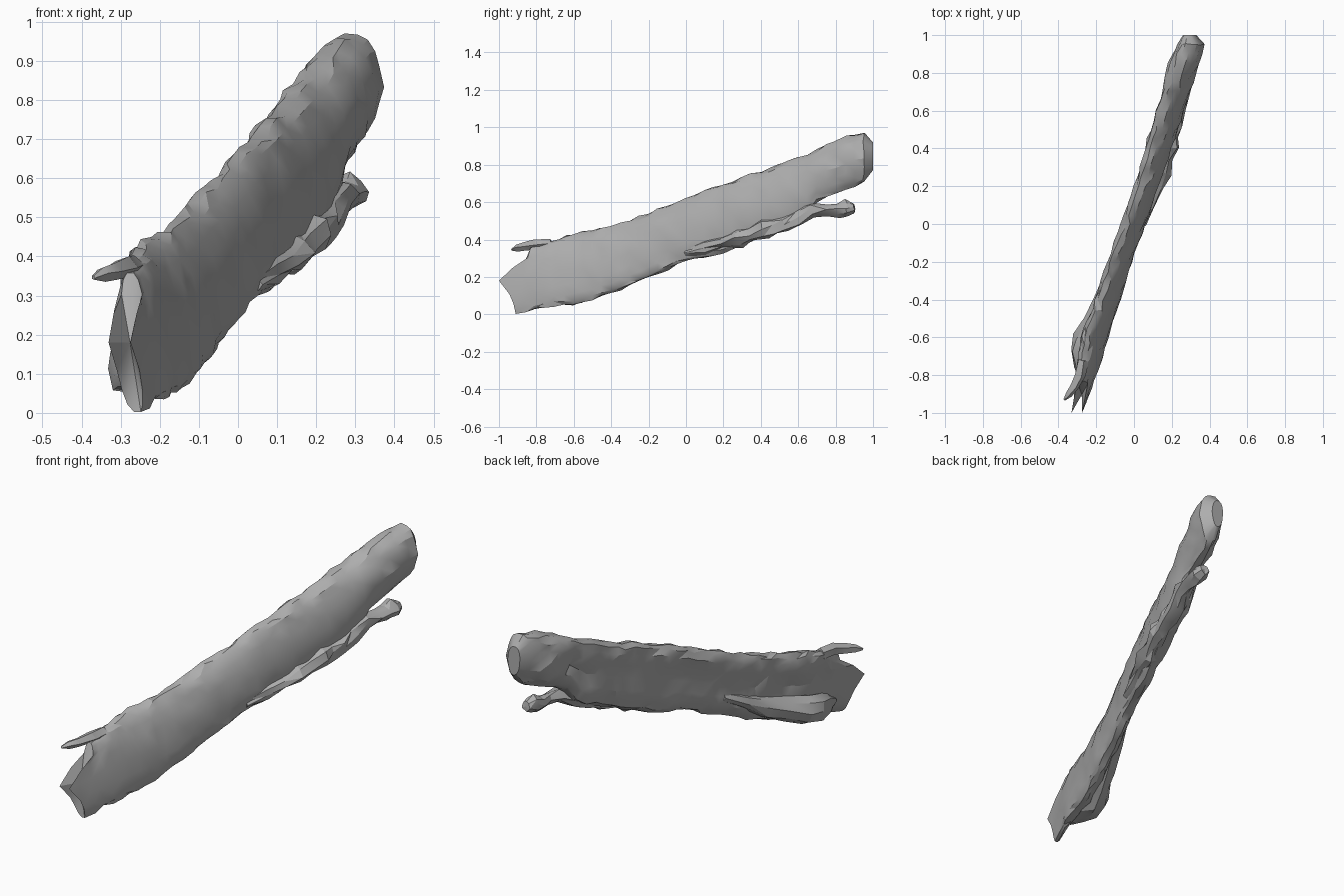
import bpy, bmesh, math, random
from mathutils import Vector

random.seed(7)
cube = bpy.data.objects.get("Cube")
if cube:
    bpy.data.objects.remove(cube, do_unlink=True)

wood = bpy.data.materials.new("weathered grey")
wood.use_nodes = True
grey = (0.42, 0.42, 0.42, 1)
wood.diffuse_color = grey
wood.node_tree.nodes["Principled BSDF"].inputs["Base Color"].default_value = grey


def sample(table, key):
    """Interpolate the rows of a table by their first value."""
    for low, high in zip(table, table[1:]):
        if key <= high[0]:
            f = max(0, (key - low[0]) / (high[0] - low[0]))
            return [a + (b - a) * f for a, b in zip(low, high)]
    return list(table[-1])


def loft(name, rings, angle):
    """Skin closed rings of points and close both ends with fans."""
    bm = bmesh.new()
    loops = [[bm.verts.new(p) for p in ring] for ring in rings]
    n = len(loops[0])
    for a, b in zip(loops, loops[1:]):
        for i in range(n):
            j = (i + 1) % n
            bm.faces.new((a[i], a[j], b[j], b[i]))
    for loop in (loops[0], loops[-1]):
        middle = sum((v.co for v in loop), Vector()) / n
        tip = bm.verts.new(middle)
        for i in range(n):
            bm.faces.new((loop[i], loop[(i + 1) % n], tip))
    bmesh.ops.recalc_face_normals(bm, faces=bm.faces)
    bmesh.ops.triangulate(bm, faces=bm.faces)
    mesh = bpy.data.meshes.new(name)
    bm.to_mesh(mesh)
    bm.free()
    obj = bpy.data.objects.new(name, mesh)
    bpy.context.collection.objects.link(obj)
    mesh.materials.append(wood)
    bpy.ops.object.select_all(action="DESELECT")
    obj.select_set(True)
    bpy.context.view_layer.objects.active = obj
    bpy.ops.object.shade_smooth_by_angle(angle=math.radians(angle))
    return obj


def jitter(amount):
    return Vector(random.uniform(-amount, amount) for _ in range(3))


def soft_power(value, power):
    return math.copysign(abs(value) ** power, value)


def knobbly_tube(name, path, sides=7, rough=0.2):
    """Lumpy tube through points given as x, y, z, radius."""
    rings = []
    for k, (x, y, z, r) in enumerate(path):
        before = Vector(path[max(k - 1, 0)][:3])
        after = Vector(path[min(k + 1, len(path) - 1)][:3])
        turn = (after - before).to_track_quat("Z", "Y")
        ring = []
        for i in range(sides):
            a = math.tau * i / sides
            offset = turn @ Vector((math.cos(a), math.sin(a), 0)) * r
            ring.append(Vector((x, y, z)) + offset + jitter(r * rough))
        rings.append(ring)
    return loft(name, rings, 22)


# Trunk slab stations: y, bottom z, top z, bottom x, top x, half thickness
stations = [
    (-.9, 0, .36, -.25, -.3, .035),
    (-.75, .04, .40, -.2, -.28, .05),
    (-.6, .05, .43, -.16, -.25, .06),
    (-.4, .11, .47, -.1, -.175, .06),
    (-.2, .2, .54, -.04, -.11, .06),
    (0, .28, .62, .03, -.03, .06),
    (.2, .33, .7, .09, .04, .065),
    (.4, .41, .765, .155, .1, .07),
    (.6, .49, .84, .215, .16, .075),
    (.67, .54, .87, .23, .19, .075),
    (.71, .62, .885, .245, .205, .075),
    (.86, .67, .955, .28, .26, .08),
    (.95, .71, .965, .305, .295, .07),
    (1, .77, .92, .3, .29, .035),
]
# Broken front edge: height fraction, y
break_line = [(0, -.91), (.25, -.93), (.5, -1), (.65, -.96), (.8, -.85), (1, -.83)]

SIDES, RINGS, FRONT = 18, 38, -.6
rings = []
for k in range(RINGS + 1):
    y = -.9 + 1.9 * k / RINGS
    _, z0, z1, x0, x1, half = sample(stations, y)
    ring = []
    for i in range(SIDES):
        a = math.tau * i / SIDES
        side, up = soft_power(math.cos(a), .8), soft_power(math.sin(a), .85)
        if side > 0:
            side *= 1 + .35 * min(up, 0)    # undercut below the shoulder
        elif y < .7:
            side *= .6 + (.4 if up > 0 else .7) * abs(up)  # hollow flank
        t = .5 + .5 * up
        py = y
        if y < FRONT:
            reach = sample(break_line, t)[1] - FRONT
            py = FRONT + reach * (FRONT - y) / .3
        x = x0 + (x1 - x0) * t + half * side + .35 * (py - y)
        p = Vector((x, py, z0 + (z1 - z0) * t))
        if 0 < k < RINGS:
            p += jitter(.005 if side > .3 else .008)
        ring.append(p)
    rings.append(ring)
loft("trunk_slab", rings, 25)

# Lower ridge of lumps ending in a broken branch stub
knobbly_tube("lower_ridge_and_stub", [
    (.04, 0, .33, .02), (.08, .1, .355, .035), (.115, .2, .385, .035),
    (.14, .28, .4, .05), (.165, .35, .425, .04), (.19, .42, .45, .05),
    (.2, .47, .465, .04), (.215, .53, .485, .045), (.23, .61, .52, .045),
    (.255, .68, .555, .04), (.275, .76, .56, .03), (.285, .81, .56, .04),
    (.29, .86, .57, .045), (.295, .9, .57, .025)], sides=8, rough=.25)

# Curled lip low on the hollow flank
knobbly_tube("curled_lip", [
    (-.08, -.18, .31, .025), (-.125, -.3, .25, .04), (-.17, -.42, .19, .05),
    (-.21, -.52, .15, .06), (-.25, -.61, .125, .07), (-.27, -.68, .11, .065),
    (-.265, -.76, .1, .05), (-.265, -.82, .09, .03)], sides=8, rough=.15)

# Splinter at the top of the broken end
knobbly_tube("front_splinter", [
    (-.27, -.72, .375, .03), (-.29, -.8, .37, .03), (-.315, -.86, .36, .025),
    (-.345, -.9, .355, .018), (-.37, -.93, .345, .006)], sides=5)
